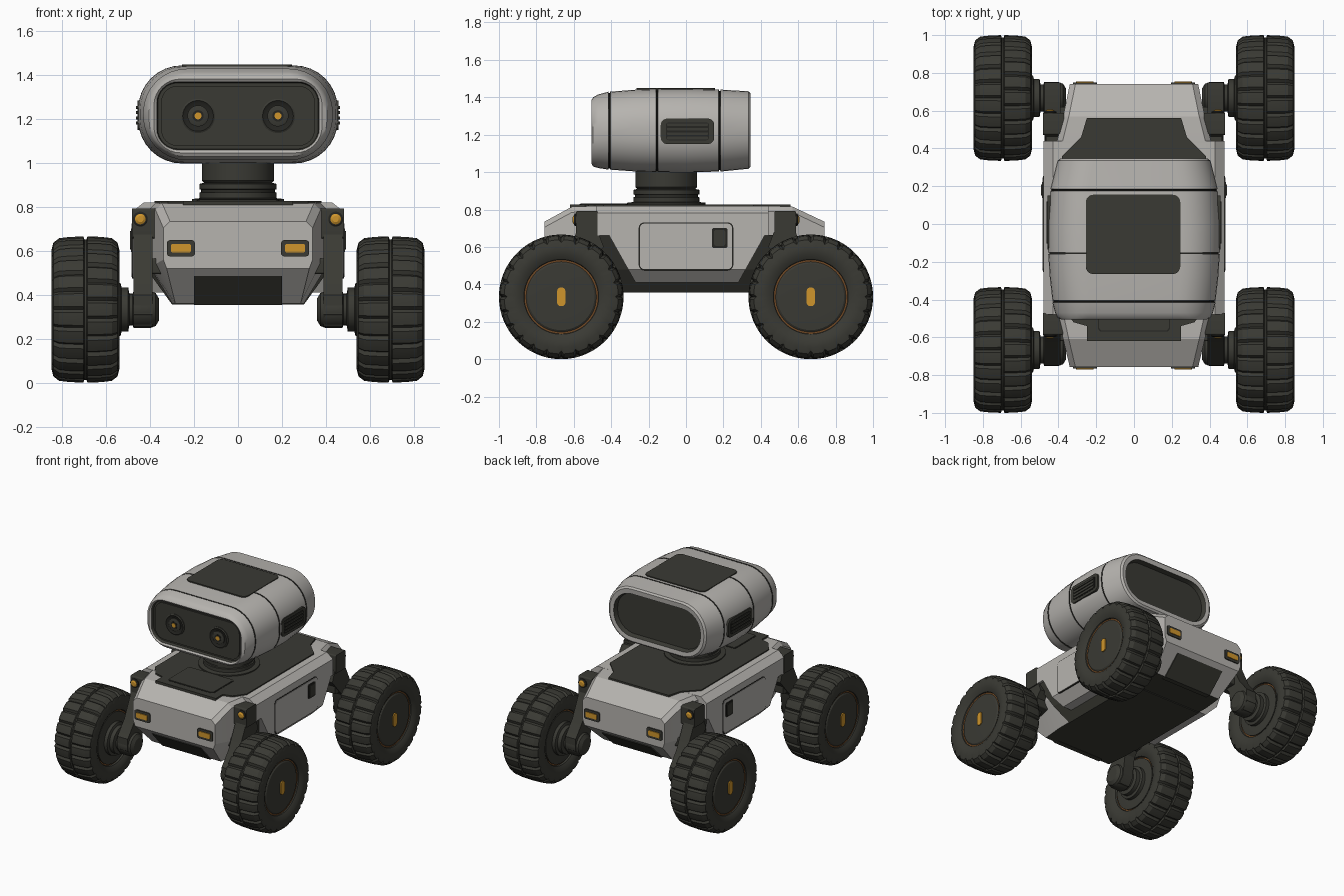
import bpy, bmesh, math
from math import sin, cos, pi, radians


def material(name, rgb):
    m = bpy.data.materials.new(name)
    m.diffuse_color = (*rgb, 1)
    return m


GREY = material("light grey shell", (0.47, 0.455, 0.43))
DARK = material("charcoal", (0.042, 0.042, 0.034))
SEAM = material("black seam", (0.018, 0.018, 0.015))
AMBER = material("amber light", (0.62, 0.30, 0.025))
COPPER = material("copper trim", (0.17, 0.07, 0.02))

ONE = [(1, 1)]
LR = [(1, 1), (-1, 1)]
FB = [(1, 1), (1, -1)]
FOUR = [(1, 1), (-1, 1), (1, -1), (-1, -1)]


def to3d(axis, u, v, d):
    return {"x": (d, u, v), "y": (u, d, v), "z": (u, v, d)}[axis]


def loft(name, rings, mats, bands=None, caps=(0, 0), flips=ONE, angle=30, edit=None):
    """Skin closed rings of points; bands and caps give material indices."""
    mats = mats if isinstance(mats, list) else [mats]
    for fx, fy in flips:
        bm = bmesh.new()
        vs = [[bm.verts.new((x * fx, y * fy, z)) for x, y, z in ring] for ring in rings]
        n = len(vs[0])
        for i in range(len(vs) - 1):
            for k in range(n):
                j = (k + 1) % n
                f = bm.faces.new((vs[i][k], vs[i][j], vs[i + 1][j], vs[i + 1][k]))
                f.material_index = bands[i] if bands else 0
        for ring, c in ((vs[0], caps[0]), (vs[-1], caps[1])):
            bm.faces.new(ring).material_index = c
        if edit:
            edit(bm)
        bmesh.ops.recalc_face_normals(bm, faces=bm.faces)
        me = bpy.data.meshes.new(name)
        bm.to_mesh(me)
        bm.free()
        for m in mats:
            me.materials.append(m)
        me.shade_smooth()
        me.set_sharp_from_angle(angle=radians(angle))
        ob = bpy.data.objects.new(name, me)
        bpy.context.collection.objects.link(ob)


def prism(name, pts, axis, a, b, mat, flips=ONE, edit=None):
    loft(name, [[to3d(axis, u, v, d) for u, v in pts] for d in (a, b)], mat, flips=flips, edit=edit)


def rounded(cu, cv, hu, hv, r, n=8):
    """Rounded rectangle outline."""
    pts = []
    for q, (su, sv) in enumerate([(1, 1), (-1, 1), (-1, -1), (1, -1)]):
        for k in range(n + 1):
            a = (q + k / n) * pi / 2
            pts.append((cu + su * (hu - r) + r * cos(a), cv + sv * (hv - r) + r * sin(a)))
    return pts


def lathe(name, cu, cv, axis, prof, mat, flips=ONE, n=48, bands=None, caps=(0, 0)):
    """Revolve (position, radius) pairs around an axis."""
    rings = [[to3d(axis, cu + r * cos(2 * pi * k / n), cv + r * sin(2 * pi * k / n), d)
              for k in range(n)] for d, r in prof]
    loft(name, rings, mat, bands, caps, flips)


# ---- main hull: cross-sections along y, underside dark
def dark_underside(bm):
    bm.normal_update()
    for f in bm.faces:
        if f.calc_center_median().z < 0.37:
            f.material_index = 1


hull = [(-0.757, 0.34, 0.735, 0.56, 0.52, 0.325), (-0.61, 0.375, 0.815, 0.54, 0.36, 0.285),
        (-0.45, 0.41, 0.82, 0.54, 0.36, 0.30), (0.43, 0.41, 0.82, 0.54, 0.36, 0.30),
        (0.57, 0.375, 0.815, 0.54, 0.36, 0.285), (0.74, 0.34, 0.735, 0.56, 0.52, 0.325)]
loft("body_hull", [[(w - 0.03, y, zt), (w, y, zt - 0.03), (w, y, zm), (wb, y, zb), (-wb, y, zb),
                    (-w, y, zm), (-w, y, zt - 0.03), (-w + 0.03, y, zt)]
                   for y, w, zt, zm, zb, wb in hull], [GREY, DARK], edit=dark_underside, angle=12)


# ---- side pods across the middle, tapering inward at the bottom
def taper_bottom(bm):
    bmesh.ops.bisect_plane(bm, geom=bm.verts[:] + bm.edges[:] + bm.faces[:],
                           plane_co=(0, 0, 0.48), plane_no=(0, 0, 1))
    for v in bm.verts:
        if v.co.z < 0.45:
            v.co.x *= 0.86


pod = lambda t: [(-0.48, t), (-0.48, 0.66), (-0.41, 0.66), (-0.27, 0.41),
                 (0.28, 0.41), (0.42, 0.66), (0.44, 0.66), (0.44, t)]
loft("body_side_pods", [[(x, y, z) for y, z in pod(t)] for x, t in
                        [(-0.48, 0.78), (-0.43, 0.82), (0.43, 0.82), (0.48, 0.78)]],
     GREY, edit=taper_bottom, angle=12)
loft("sill", [[(-w, -l, z), (w, -l, z), (w, l, z), (-w, l, z)] for z, w, l in
              [(0.355, 0.30, 0.34), (0.48, 0.39, 0.40), (0.665, 0.465, 0.495)]], DARK, angle=12)

# ---- dark chin plates, deck and hatch
prism("chin_plate", [(-0.733, 0.485), (-0.616, 0.354), (-0.58, 0.354), (-0.69, 0.485)],
      "x", -0.2, 0.2, DARK)
prism("tail_plate", [(0.715, 0.485), (0.577, 0.354), (0.54, 0.354), (0.67, 0.485)],
      "x", -0.2, 0.2, DARK)
half = [(0.25, 0.56), (0.28, 0.46), (0.38, 0.36), (0.38, -0.44), (0.32, -0.52), (0.25, -0.54), (0.25, -0.62)]
prism("top_deck", half + [(-x, y) for x, y in reversed(half)], "z", 0.79, 0.828, DARK)
prism("deck_hatch_seam", rounded(0, -0.44, 0.19, 0.13, 0.02), "z", 0.82, 0.830, SEAM)
prism("deck_hatch", rounded(0, -0.44, 0.185, 0.125, 0.02), "z", 0.82, 0.833, DARK)

# ---- side doors and ports
prism("door_seam", rounded(0, 0.603, 0.253, 0.128, 0.03), "x", 0.46, 0.482, SEAM, LR)
prism("door_panel", rounded(0, 0.603, 0.247, 0.122, 0.026), "x", 0.46, 0.485, GREY, LR)
prism("port_frame", rounded(0.18, 0.648, 0.042, 0.054, 0.012), "x", 0.46, 0.488, SEAM, LR)
prism("port_cover", rounded(0.18, 0.648, 0.030, 0.042, 0.01), "x", 0.46, 0.492, DARK, LR)

# ---- front and rear lamps
for end, y in (("front", -0.757), ("rear", 0.74)):
    s = -1 if y < 0 else 1
    prism(end + "_lamp_housing", rounded(0.26, 0.612, 0.064, 0.037, 0.015), "y", y - s * 0.03, y + s * 0.008, DARK, LR)
    prism(end + "_lamp", rounded(0.26, 0.612, 0.046, 0.019, 0.008), "y", y - s * 0.03, y + s * 0.014, AMBER, LR)

# ---- suspension legs with round marker lamps
prism("leg_mount", rounded(-0.53, 0.725, 0.058, 0.068, 0.01), "x", 0.37, 0.482, DARK, FOUR)
prism("leg", [(-0.585, 0.68), (-0.47, 0.68), (-0.44, 0.60), (-0.56, 0.46), (-0.585, 0.30),
              (-0.62, 0.255), (-0.71, 0.255), (-0.75, 0.31), (-0.75, 0.40), (-0.67, 0.50)],
      "x", 0.39, 0.475, DARK, FOUR)
prism("leg_brace", rounded(-0.55, 0.53, 0.07, 0.035, 0.01), "x", 0.33, 0.47, DARK, FOUR)
lathe("marker_ring", 0.445, 0.745, "y", [(-0.57, 0.034), (-0.594, 0.034), (-0.598, 0.028)], SEAM, FOUR, 24)
lathe("marker_lamp", 0.445, 0.745, "y", [(-0.57, 0.024), (-0.60, 0.024), (-0.606, 0.014)], AMBER, FOUR, 24)

# ---- axles with stepped collars
WY, WZ = -0.667, 0.333
lathe("axle", WY, WZ, "x", [(0.36, 0.05), (0.375, 0.075), (0.40, 0.085), (0.475, 0.085), (0.48, 0.072),
                            (0.495, 0.072), (0.50, 0.10), (0.53, 0.10), (0.535, 0.12), (0.60, 0.12)], DARK, FOUR)

# ---- tyres with staggered tread grooves
prof = [(0.10, 0.19, 0), (0.135, 0.20, 0), (0.153, 0.23, 0), (0.155, 0.27, 0), (0.146, 0.305, 1),
        (0.12, 0.325, 1), (0.07, 0.331, 1), (0.009, 0.333, 1), (0.005, 0.320, 0)]
prof = [(-x, r, -t) for x, r, t in prof] + prof[::-1]
N = 144
tyre = []
for x, r, t in prof:
    ring = []
    for k in range(N):
        notch = t and k % 6 == (0 if t > 0 else 3)
        rr, a = r - (0.015 if notch else 0), 2 * pi * k / N
        ring.append((0.695 + x, WY + rr * cos(a), WZ + rr * sin(a)))
    tyre.append(ring)
loft("tyre", tyre, DARK, flips=FOUR)
lathe("rim_trim", WY, WZ, "x", [(0.572, 0.198), (0.822, 0.198)], COPPER, FOUR)
lathe("wheel_hub", WY, WZ, "x", [(0.56, 0.15), (0.565, 0.188), (0.822, 0.188), (0.829, 0.178),
                                 (0.832, 0.12)], DARK, FOUR)
prism("hub_marker", rounded(WY, WZ, 0.022, 0.05, 0.02), "x", 0.82, 0.840, AMBER, FOUR)

# ---- neck
lathe("neck", 0, -0.105, "z", [(0.80, 0.21), (0.836, 0.21), (0.84, 0.176), (0.865, 0.176), (0.868, 0.168),
                               (0.878, 0.168), (0.881, 0.176), (0.905, 0.176), (0.91, 0.155),
                               (0.92, 0.165), (1.04, 0.165)], DARK)

# ---- head: rounded sections along y, recessed dark front and back, seam grooves
sections = [(-0.475, 0.365, 1.065, 1.365, 0.09, 0), (-0.498, 0.37, 1.06, 1.37, 0.095, 0),
            (-0.506, 0.383, 1.047, 1.383, 0.12, 0), (-0.497, 0.405, 1.03, 1.40, 0.165, 0),
            (-0.47, 0.418, 1.022, 1.415, 0.185, 0), (-0.41, 0.432, 1.013, 1.43, 0.2, 1),
            (-0.28, 0.446, 1.004, 1.44, 0.2, 0), (-0.155, 0.454, 1.0, 1.444, 0.2, 1),
            (0.0, 0.455, 0.998, 1.445, 0.2, 0), (0.18, 0.443, 1.003, 1.441, 0.2, 1),
            (0.335, 0.405, 1.018, 1.432, 0.195, 0), (0.346, 0.39, 1.03, 1.42, 0.185, 0),
            (0.343, 0.36, 1.062, 1.383, 0.15, 0), (0.31, 0.35, 1.072, 1.373, 0.14, 0)]
rings, bands = [], []
for i, (y, hx, z0, z1, r, seam) in enumerate(sections):
    for dy, inset in ([(-0.005, 0), (-0.003, 0.007), (0.003, 0.007), (0.005, 0)] if seam else [(0, 0)]):
        outline = rounded(0, (z0 + z1) / 2, hx - inset, (z1 - z0) / 2 - inset, r - inset)
        rings.append([(x, y + dy, z) for x, z in outline])
    bands += ([2, 2, 2] if seam else []) + [1 if i in (0, len(sections) - 2) else 0]
loft("head_shell", rings, [GREY, DARK, SEAM], bands, caps=(1, 1), angle=35)

# ---- face plate and eyes
prism("face_plate", rounded(0, 1.215, 0.35, 0.137, 0.075), "y", -0.46, -0.484, DARK)
lathe("eye_ring", 0.182, 1.215, "y", [(-0.47, 0.078), (-0.490, 0.078), (-0.494, 0.070),
                                      (-0.486, 0.056)], [DARK, SEAM], LR, 40, bands=[0, 0, 1], caps=(0, 1))
lathe("eye_lens", 0.182, 1.215, "y", [(-0.47, 0.048), (-0.494, 0.048), (-0.498, 0.036)], DARK, LR, 32)
lathe("eye_pupil_ring", 0.182, 1.215, "y", [(-0.48, 0.026), (-0.500, 0.026)], SEAM, LR, 24)
lathe("eye_pupil", 0.182, 1.215, "y", [(-0.48, 0.016), (-0.503, 0.016)], AMBER, LR, 20)

# ---- head roof panel and side vents
prism("roof_panel", rounded(-0.005, -0.055, 0.25, 0.21, 0.04), "z", 1.42, 1.449, DARK)
prism("vent_frame", rounded(0.008, 1.218, 0.143, 0.068, 0.035), "x", 0.42, 0.457, DARK, LR)
prism("vent_recess", rounded(0.008, 1.218, 0.115, 0.048, 0.015), "x", 0.42, 0.4585, SEAM, LR)
for i in range(4):
    prism("vent_slat", rounded(0.008, 1.182 + i * 0.024, 0.11, 0.007, 0.004, 2), "x", 0.43, 0.464, DARK, LR)
